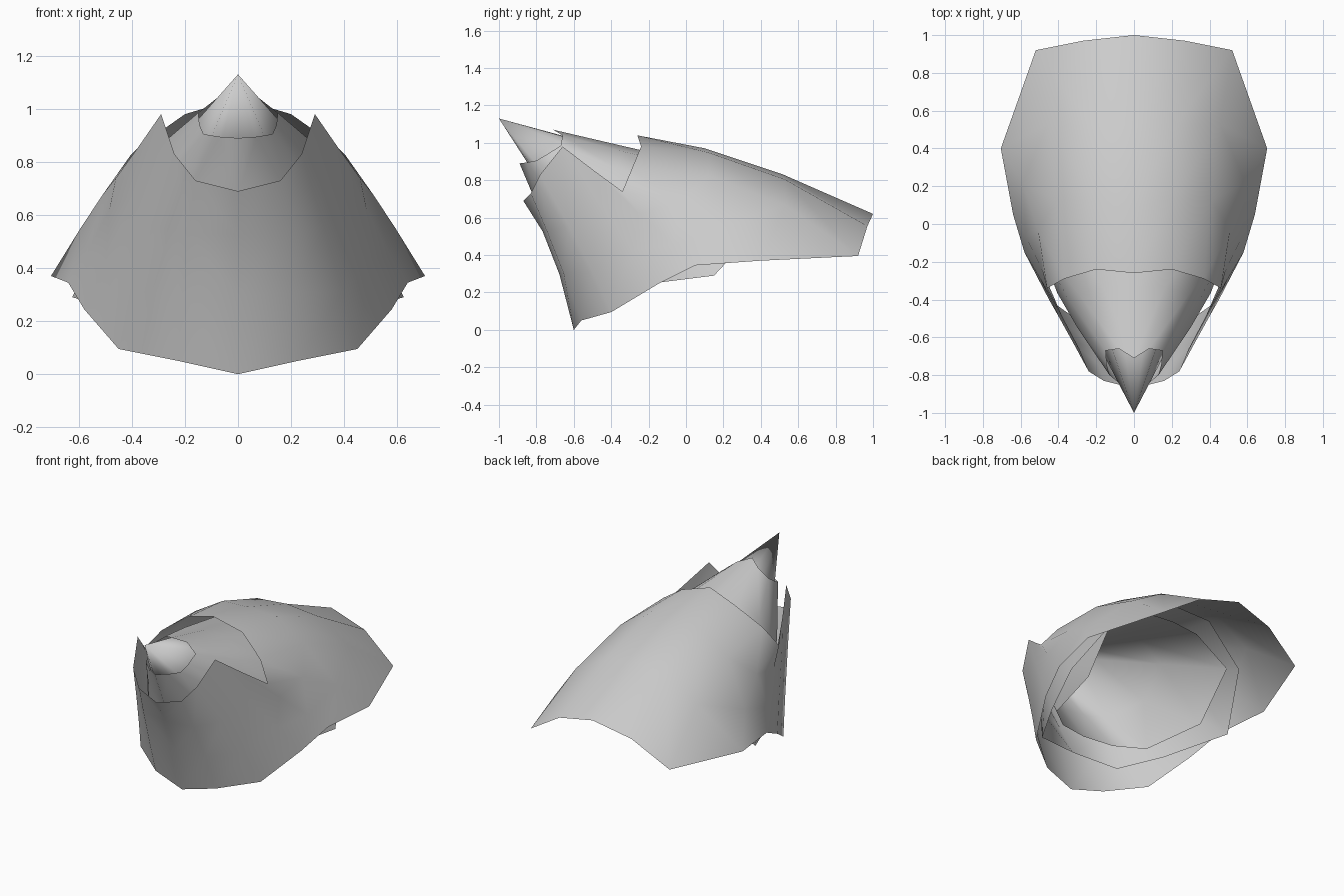
import bpy
import bmesh
from mathutils import Vector

if "Cube" in bpy.data.objects:
    bpy.data.objects.remove(bpy.data.objects["Cube"])


def shell(name, columns, steps=3):
    """Open half shell: each column is (rim, waist, hem), curved through the three, mirrored in x."""
    bm = bmesh.new()
    grid = []
    for rim, waist, hem in columns:
        a, b, c = Vector(rim), Vector(waist), Vector(hem)
        col = []
        for i in range(steps + 1):
            t = i / steps
            col.append(bm.verts.new(a * (1 - t) * (1 - 2 * t) + b * 4 * t * (1 - t) + c * t * (2 * t - 1)))
        grid.append(col)
    for left, right in zip(grid, grid[1:]):
        for i in range(steps):
            bm.faces.new((left[i], left[i + 1], right[i + 1], right[i]))
    bmesh.ops.remove_doubles(bm, verts=bm.verts, dist=0.0005)
    for f in bm.faces:
        f.smooth = True
    mesh = bpy.data.meshes.new(name)
    bm.to_mesh(mesh)
    bm.free()
    ob = bpy.data.objects.new(name, mesh)
    bpy.context.collection.objects.link(ob)
    mirror = ob.modifiers.new("mirror", 'MIRROR')
    mirror.use_axis[0] = True
    mirror.use_clip = True
    mirror.merge_threshold = 0.001
    return ob


# large outer shell, columns run from the back centre round to the front centre
shell("outer_shell", [
    ((0, -.26, 1.04), (0, .30, .91), (0, 1, .62)),
    ((.20, -.24, .98), (.21, .32, .89), (.27, .97, .555)),
    ((.37, -.29, .86), (.43, .33, .76), (.52, .92, .395)),
    ((.46, -.34, .74), (.545, .10, .625), (.705, .40, .37)),
    ((.38, -.49, .85), (.53, -.15, .53), (.64, .05, .345)),
    ((.29, -.66, .98), (.45, -.37, .54), (.58, -.15, .245)),
    ((.24, -.78, .83), (.36, -.56, .43), (.45, -.40, .095)),
    ((.16, -.83, .73), (.20, -.70, .42), (.225, -.56, .05)),
    ((0, -.87, .69), (0, -.72, .42), (0, -.60, 0)),
])

# middle shell nested inside the outer one
shell("middle_shell", [
    ((0, -.71, 1.07), (0, -.15, .94), (0, .47, .80)),
    ((.08, -.66, 1.04), (.19, -.15, .91), (.20, .48, .79)),
    ((.15, -.67, .985), (.35, -.20, .80), (.49, .42, .58)),
    ((.145, -.74, .94), (.43, -.25, .63), (.625, .15, .29)),
    ((.13, -.80, .905), (.36, -.45, .60), (.45, -.25, .24)),
    ((.07, -.85, .895), (.23, -.63, .57), (.30, -.52, .22)),
    ((0, -.89, .89), (0, -.75, .57), (0, -.58, .25)),
])

# innermost pointed cone, straight from the tip to its hem
tip = Vector((0, -1, 1.13))
hem = [(0, .37, .76), (.20, .36, .75), (.46, .34, .61), (.45, .10, .32),
       (.36, -.31, .29), (.20, -.44, .31), (0, -.48, .32)]
shell("tip_cone", [(tip, (tip + Vector(h)) / 2, h) for h in hem])
